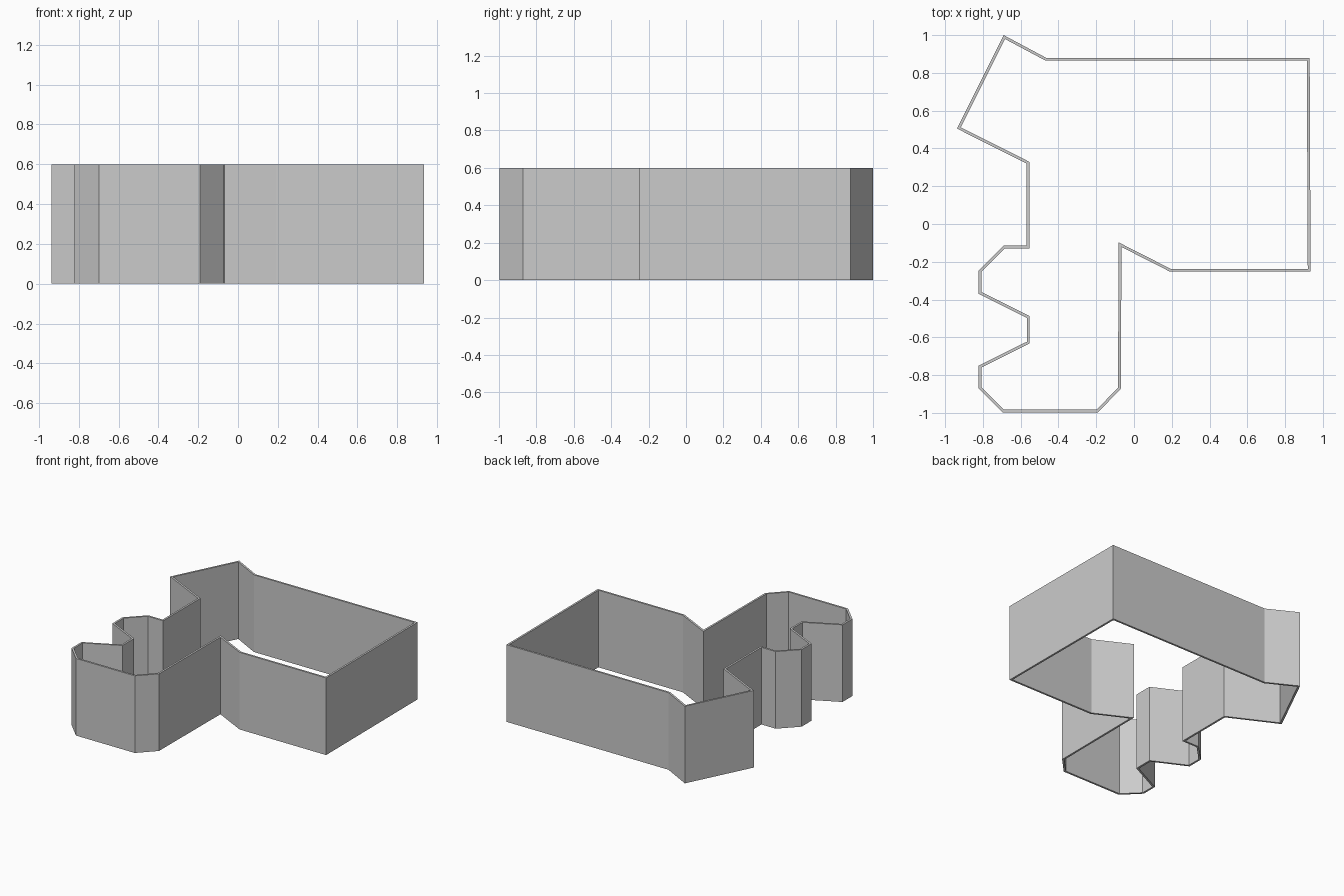
import bpy, bmesh
from mathutils import Vector

if "Cube" in bpy.data.objects:
    bpy.data.objects.remove(bpy.data.objects["Cube"])

HEIGHT, WALL = 0.6, 0.015

# Outer outline of the wall, clockwise seen from above
OUTLINE = [(-0.69, 1.0), (-0.465, 0.88), (0.93, 0.88), (0.935, -0.252),
           (0.19, -0.252), (-0.066, -0.122), (-0.07, -0.872), (-0.19, -0.997),
           (-0.697, -0.997), (-0.822, -0.872), (-0.822, -0.75), (-0.567, -0.623),
           (-0.567, -0.497), (-0.822, -0.37), (-0.822, -0.247), (-0.692, -0.115),
           (-0.569, -0.115), (-0.569, 0.32), (-0.937, 0.505)]


def inset(points, d):
    """Mitred inward offset of a clockwise outline."""
    pts = [Vector(p) for p in points]
    result = []
    for i, p in enumerate(pts):
        a = (p - pts[i - 1]).normalized()
        b = (pts[(i + 1) % len(pts)] - p).normalized()
        na, nb = Vector((a.y, -a.x)), Vector((b.y, -b.x))
        result.append(p + (na + nb) * d / (1 + na.dot(nb)))
    return result


# Open-topped thin wall: four stacked rings joined by quads
bm = bmesh.new()
inner = inset(OUTLINE, WALL)
rings = [[bm.verts.new((x, y, z)) for x, y in ring]
         for ring, z in ((OUTLINE, 0), (OUTLINE, HEIGHT), (inner, HEIGHT), (inner, 0))]
n = len(OUTLINE)
for k in range(4):
    low, high = rings[k], rings[(k + 1) % 4]
    for i in range(n):
        j = (i + 1) % n
        bm.faces.new((low[i], high[i], high[j], low[j]))
bmesh.ops.recalc_face_normals(bm, faces=bm.faces)

mesh = bpy.data.meshes.new("outline_wall")
bm.to_mesh(mesh)
bm.free()
bpy.context.collection.objects.link(bpy.data.objects.new("outline_wall", mesh))
